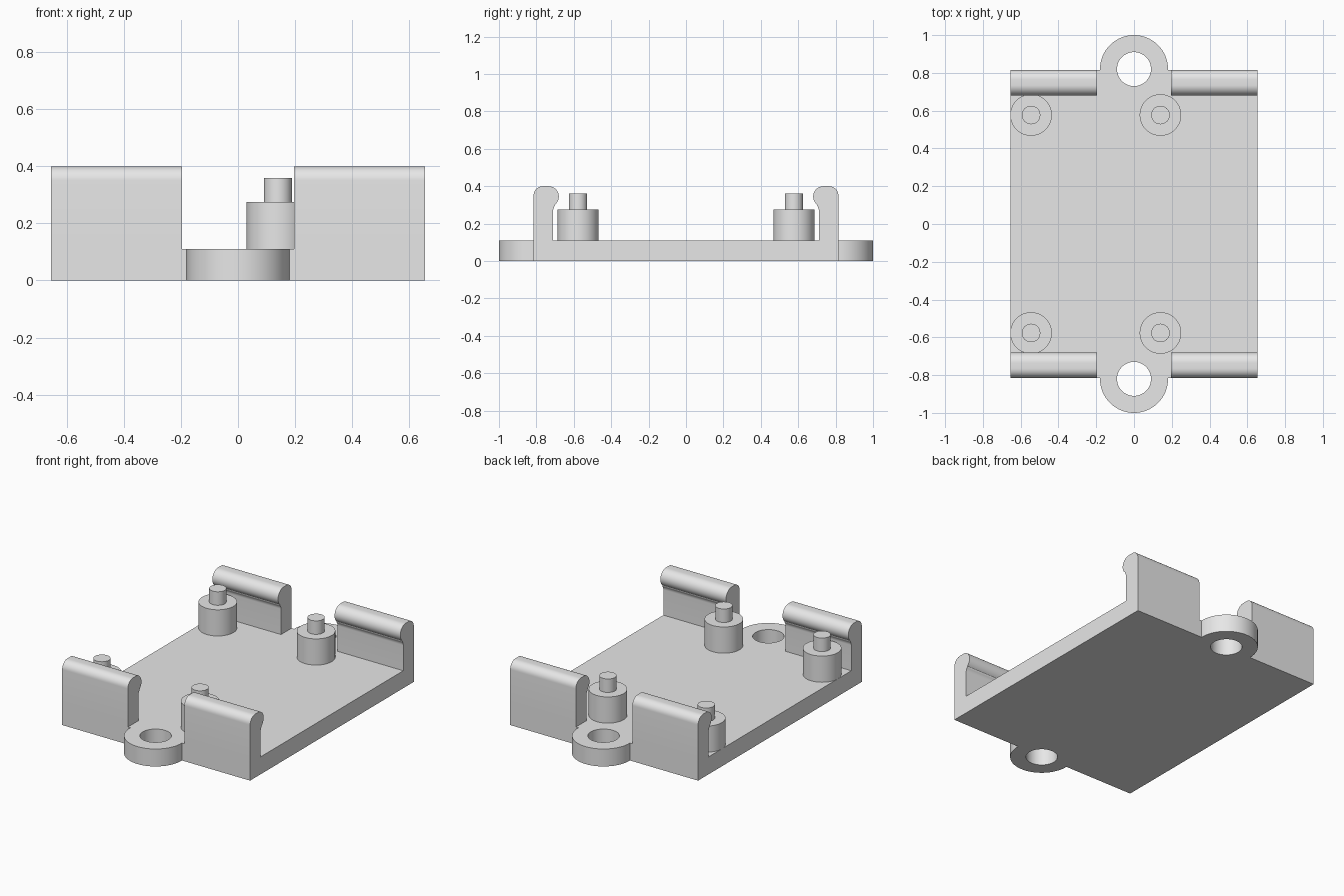
import bpy, bmesh, math
from mathutils import Vector

if "Cube" in bpy.data.objects:
    bpy.data.objects.remove(bpy.data.objects["Cube"])

HALF_X, HALF_Y, PLATE_H = 0.655, 0.815, 0.11
TAB_Y, TAB_R, HOLE_R = 0.82, 0.18, 0.09

grey = bpy.data.materials.new("light_grey")
grey.diffuse_color = (0.8, 0.8, 0.8, 1.0)
grey.use_nodes = True
grey.node_tree.nodes["Principled BSDF"].inputs["Base Color"].default_value = grey.diffuse_color


def arc(cx, cy, r, a0, a1, n):
    """Points on an arc, angles in degrees."""
    return [(cx + r * math.cos(math.radians(a0 + (a1 - a0) * i / n)),
             cy + r * math.sin(math.radians(a0 + (a1 - a0) * i / n)))
            for i in range(n + 1)]


def prism(name, points, direction):
    """Extrude a closed outline of 3D points along a direction."""
    bm = bmesh.new()
    face = bm.faces.new([bm.verts.new(p) for p in points])
    out = bmesh.ops.extrude_face_region(bm, geom=[face], use_keep_orig=True)
    moved = [g for g in out["geom"] if isinstance(g, bmesh.types.BMVert)]
    bmesh.ops.translate(bm, verts=moved, vec=Vector(direction))
    bmesh.ops.recalc_face_normals(bm, faces=bm.faces[:])
    mesh = bpy.data.meshes.new(name)
    bm.to_mesh(mesh)
    bm.free()
    mesh.materials.append(grey)
    obj = bpy.data.objects.new(name, mesh)
    bpy.context.collection.objects.link(obj)
    return obj


def activate(obj):
    bpy.ops.object.select_all(action="DESELECT")
    obj.select_set(True)
    bpy.context.view_layer.objects.active = obj


def smooth(obj):
    activate(obj)
    bpy.ops.object.shade_smooth_by_angle(angle=math.radians(30))


def cylinder(name, x, y, r, z0, z1):
    ring = arc(x, y, r, 0, 360, 64)[:-1]
    return prism(name, [(px, py, z0) for px, py in ring], (0, 0, z1 - z0))


# Base plate with a rounded tab on the front and back
half = [(HALF_X, HALF_Y)] + arc(0, TAB_Y, TAB_R, 0, 180, 40) + [(-HALF_X, HALF_Y)]
half.insert(1, (TAB_R, HALF_Y))
half.insert(-1, (-TAB_R, HALF_Y))
outline = half + [(-x, -y) for x, y in half]
plate = prism("base_plate", [(x, y, 0) for x, y in outline], (0, 0, PLATE_H))

# Screw holes through the tabs
for side in (-1, 1):
    cutter = cylinder("hole_cutter", 0, side * TAB_Y, HOLE_R, -0.1, 0.3)
    cutter.hide_render = True
    mod = plate.modifiers.new("hole", "BOOLEAN")
    mod.operation, mod.solver, mod.object = "DIFFERENCE", "EXACT", cutter
    activate(plate)
    bpy.ops.object.modifier_apply(modifier=mod.name)
    bpy.data.objects.remove(cutter)
smooth(plate)

# Clip walls with a rounded inward lip
profile = [(HALF_Y, PLATE_H)]
profile += arc(0.765, 0.35, 0.05, 0, 90, 10)
profile += arc(0.735, 0.345, 0.055, 90, 230, 20)
profile += arc(0.67, 0.27, 0.04, 40, 0, 6)
profile += [(0.71, PLATE_H)]
for side, row in ((-1, "front"), (1, "back")):
    for x0, x1, col in ((-HALF_X, -0.197, "left"), (0.197, HALF_X, "right")):
        smooth(prism(f"clip_wall_{row}_{col}",
                     [(x0, side * y, z) for y, z in profile], (x1 - x0, 0, 0)))

# Standoff posts with locating pins
for side, row in ((-1, "front"), (1, "back")):
    for x, col in ((-0.545, "left"), (0.14, "right")):
        smooth(cylinder(f"standoff_{row}_{col}", x, side * 0.577, 0.11, PLATE_H, 0.275))
        smooth(cylinder(f"pin_{row}_{col}", x, side * 0.577, 0.049, 0.275, 0.36))
